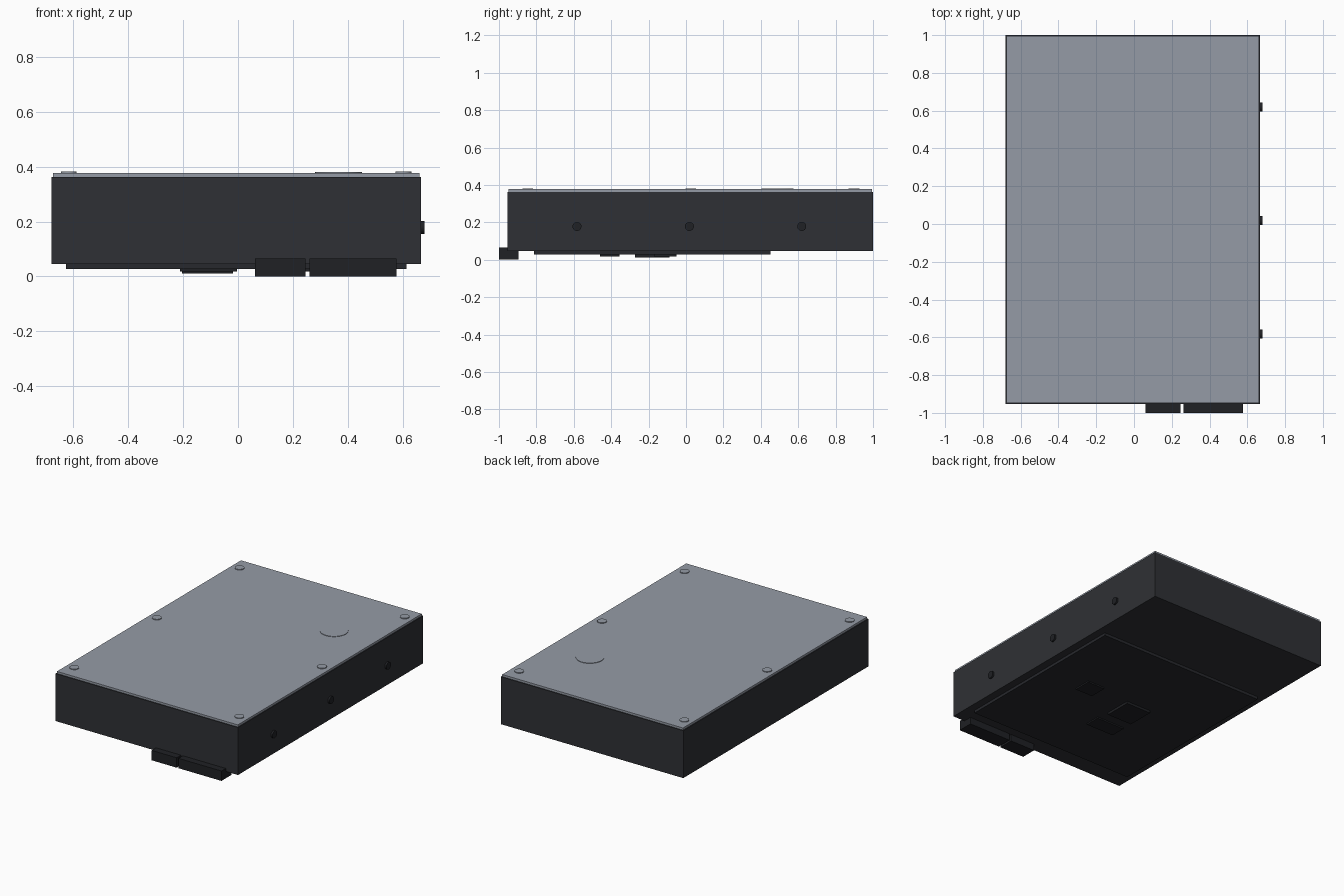
import bpy
import math

if "Cube" in bpy.data.objects:
    bpy.data.objects.remove(bpy.data.objects["Cube"])


def material(name, rgb):
    m = bpy.data.materials.new(name)
    m.diffuse_color = (*rgb, 1)
    m.use_nodes = True
    m.node_tree.nodes["Principled BSDF"].inputs["Base Color"].default_value = m.diffuse_color
    return m


CASE = material("dark_case", (0.028, 0.03, 0.035))
LID = material("grey_metal", (0.30, 0.33, 0.38))
BOARD = material("board_dark", (0.02, 0.021, 0.026))
PLASTIC = material("black_plastic", (0.014, 0.015, 0.018))


def box(name, x, y, z, mat):
    """Box from (min, max) ranges on each axis."""
    bpy.ops.mesh.primitive_cube_add(
        size=1, location=[sum(r) / 2 for r in (x, y, z)])
    ob = bpy.context.object
    ob.name = name
    ob.scale = [r[1] - r[0] for r in (x, y, z)]
    bpy.ops.object.transform_apply(location=False, rotation=False, scale=True)
    ob.data.materials.append(mat)
    return ob


def disc(name, loc, radius, depth, mat, rot=(0, 0, 0)):
    bpy.ops.mesh.primitive_cylinder_add(
        vertices=32, radius=radius, depth=depth, location=loc, rotation=rot)
    ob = bpy.context.object
    ob.name = name
    ob.data.materials.append(mat)
    bpy.ops.object.shade_smooth_by_angle(angle=math.radians(35))
    return ob


# Main casing and inset top cover
box("casing", (-0.68, 0.668), (-0.954, 1.0), (0.046, 0.363), CASE)
box("top_cover", (-0.674, 0.662), (-0.948, 0.994), (0.363, 0.377), LID)

# Cover screws in two rows of three, and the round spindle cap
for x in (-0.617, 0.603):
    for y in (-0.846, 0.025, 0.898):
        disc("cover_screw", (x, y, 0.376), 0.029, 0.012, LID)
disc("spindle_cap", (0.367, 0.49, 0.375), 0.086, 0.010, LID)

# Mounting screws on the right side
for y in (-0.583, 0.018, 0.619):
    disc("side_screw", (0.668, y, 0.178), 0.024, 0.024, PLASTIC,
         (0, math.pi / 2, 0))

# Circuit board under the casing
box("circuit_board", (-0.627, 0.615), (-0.813, 0.451), (0.027, 0.046), BOARD)

# Chips on the board
box("main_chip", (-0.204, -0.018), (-0.273, -0.088), (0.011, 0.027), PLASTIC)
box("memory_chip", (-0.212, -0.004), (-0.461, -0.356), (0.018, 0.027), PLASTIC)
box("motor_chip", (0.20, 0.33), (-0.17, -0.05), (0.018, 0.027), PLASTIC)

# Data and power connectors at the front edge
box("data_connector", (0.062, 0.247), (-1.0, -0.896), (0.0, 0.066), PLASTIC)
box("power_connector", (0.261, 0.578), (-1.0, -0.896), (0.0, 0.066), PLASTIC)
